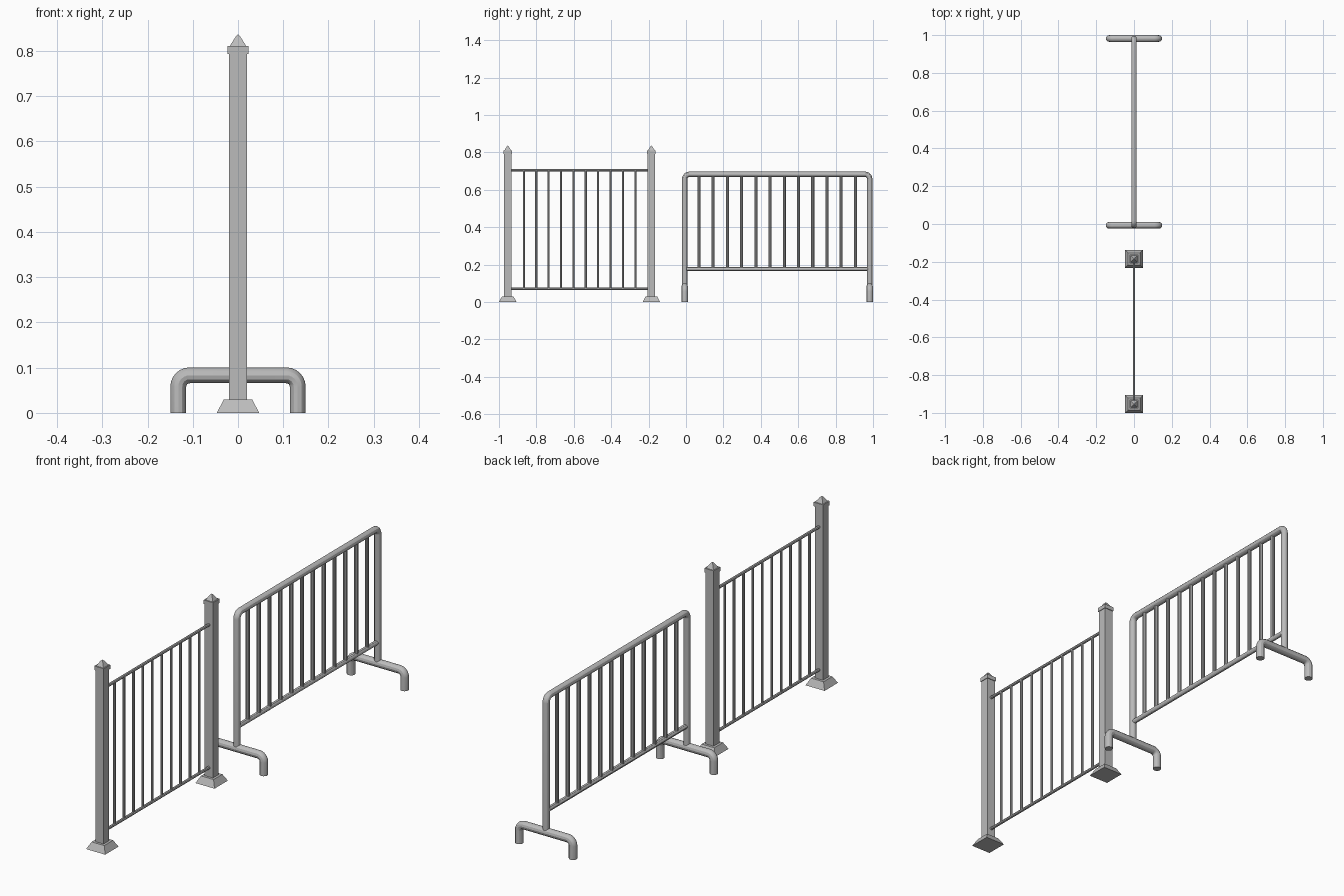
import bpy, bmesh
from math import sin, cos, pi
from mathutils import Vector

cube = bpy.data.objects.get("Cube")
if cube:
    bpy.data.objects.remove(cube, do_unlink=True)


def make_material(name, value):
    m = bpy.data.materials.new(name)
    m.use_nodes = True
    colour = (value, value, value, 1)
    m.diffuse_color = colour
    m.node_tree.nodes["Principled BSDF"].inputs["Base Color"].default_value = colour
    return m


METAL = make_material("grey metal", 0.5)


def rounded(points, radius, steps=6):
    """Replace the inner corners of a path with arcs."""
    pts = [Vector(p) for p in points]
    path = [pts[0]]
    for before, corner, after in zip(pts, pts[1:], pts[2:]):
        a = (before - corner).normalized() * radius
        b = (after - corner).normalized() * radius
        for i in range(steps + 1):
            t = i / steps * pi / 2
            path.append(corner + a * (1 - sin(t)) + b * (1 - cos(t)))
    return path + [pts[-1]]


def tube(name, path, radius, resolution=4):
    """Capped round pipe along a path."""
    curve = bpy.data.curves.new(name, "CURVE")
    curve.dimensions = "3D"
    curve.bevel_depth = radius
    curve.bevel_resolution = resolution
    curve.use_fill_caps = True
    spline = curve.splines.new("POLY")
    spline.points.add(len(path) - 1)
    for point, p in zip(spline.points, path):
        point.co = (*p, 1)
    obj = bpy.data.objects.new(name, curve)
    bpy.context.collection.objects.link(obj)
    bpy.ops.object.select_all(action="DESELECT")
    obj.select_set(True)
    bpy.context.view_layer.objects.active = obj
    bpy.ops.object.convert(target="MESH")
    obj = bpy.context.object
    obj.data.materials.clear()
    obj.data.materials.append(METAL)
    bpy.ops.object.shade_smooth_by_angle()
    return obj


def square_stack(name, y, profile):
    """Flat-faced square column from (half width, height) pairs."""
    bm = bmesh.new()
    rings = [[bm.verts.new((sx * h, y + sy * h, z))
              for sx, sy in ((-1, -1), (1, -1), (1, 1), (-1, 1))]
             for h, z in profile]
    for low, high in zip(rings, rings[1:]):
        for i in range(4):
            j = (i + 1) % 4
            bm.faces.new((low[i], low[j], high[j], high[i]))
    bm.faces.new(rings[0][::-1])
    bm.faces.new(rings[-1])
    mesh = bpy.data.meshes.new(name)
    bm.to_mesh(mesh)
    bm.free()
    mesh.materials.append(METAL)
    bpy.context.collection.objects.link(bpy.data.objects.new(name, mesh))


# Fixed fence: square posts with flared feet and pointed caps
POST_A, POST_B = -0.953, -0.185
for side, y in (("front", POST_A), ("rear", POST_B)):
    square_stack(f"{side}_post_foot", y, [(0.047, 0), (0.031, 0.03)])
    square_stack(f"{side}_post", y, [(0.02, 0.03), (0.02, 0.795)])
    square_stack(f"{side}_post_cap", y,
                 [(0.023, 0.793), (0.023, 0.811), (0.018, 0.811), (0.005, 0.832), (0.001, 0.836)])

# Fence rails and ten thin bars
LOW, HIGH = 0.071, 0.706
for name, z in (("fence_bottom_rail", LOW), ("fence_top_rail", HIGH)):
    tube(name, [(0, POST_A, z), (0, POST_B, z)], 0.0065, 2)
gap = (POST_B - POST_A - 0.04) / 11
for i in range(1, 11):
    y = POST_A + 0.02 + gap * i
    tube(f"fence_bar_{i}", [(0, y, LOW), (0, y, HIGH)], 0.0055, 2)

# Movable barrier: bent outer frame
END_A, END_B = -0.007, 0.982
TOP, RAIL = 0.683, 0.177
tube("barrier_frame", rounded([(0, END_A, 0.083), (0, END_A, TOP),
                               (0, END_B, TOP), (0, END_B, 0.083)], 0.025), 0.0145)
tube("barrier_bottom_rail", [(0, END_A, RAIL), (0, END_B, RAIL)], 0.0105)

# Twelve barrier bars
gap = (END_B - END_A) / 13
for i in range(1, 13):
    y = END_A + gap * i
    tube(f"barrier_bar_{i}", [(0, y, RAIL), (0, y, TOP)], 0.0085, 3)

# Arched feet across both ends
for side, y in (("front", END_A), ("rear", END_B)):
    tube(f"{side}_barrier_foot", rounded([(-0.132, y, 0), (-0.132, y, 0.083),
                                          (0.132, y, 0.083), (0.132, y, 0)], 0.025), 0.0175)
